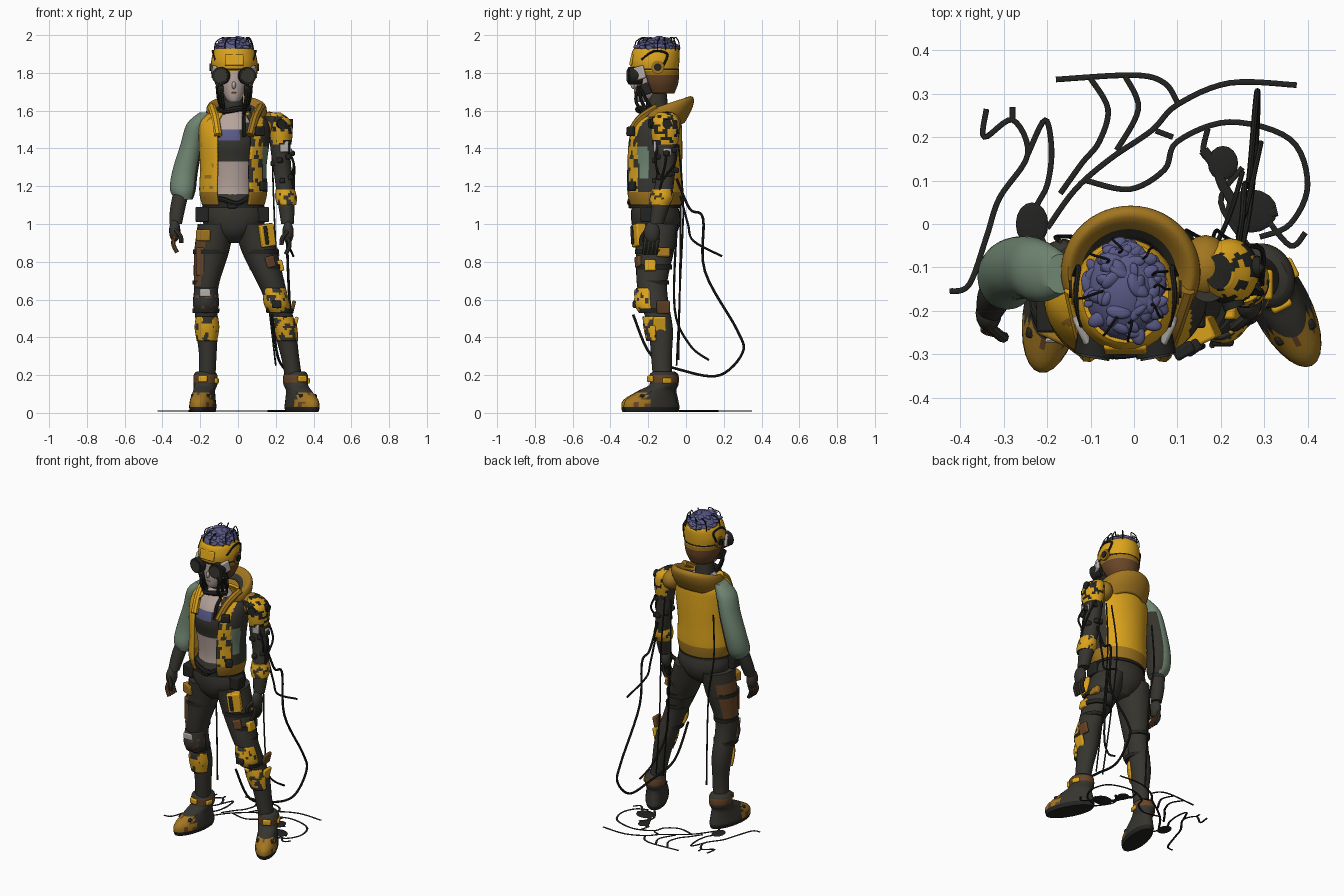
import bpy, bmesh, random
from math import sin, cos, radians, pi
from mathutils import Vector, Matrix, Euler, noise

random.seed(4)
default = bpy.data.objects.get("Cube")
if default:
    bpy.data.objects.remove(default)

# Palette
palette = {
    "yellow": (.72, .37, .012), "ochre": (.36, .18, .014), "brown": (.14, .06, .02),
    "charcoal": (.037, .035, .028), "black": (.017, .017, .015), "skin": (.47, .37, .33),
    "green": (.16, .235, .165), "purple": (.1, .1, .24), "pale": (.46, .43, .4)}
materials = {}
for label, rgb in palette.items():
    material = materials[label] = bpy.data.materials.new(label)
    material.use_nodes = True
    material.diffuse_color = (*rgb, 1)
    shader = material.node_tree.nodes["Principled BSDF"]
    shader.inputs["Base Color"].default_value = (*rgb, 1)
    shader.inputs["Roughness"].default_value = .8


def activate(ob):
    bpy.ops.object.select_all(action="DESELECT")
    ob.select_set(True)
    bpy.context.view_layer.objects.active = ob


def finish(name, bm, color, rule=None):
    """Turn a bmesh into a smooth object, coloured whole or by a face rule."""
    bm.normal_update()
    mesh = bpy.data.meshes.new(name)
    used = [color]
    for face in bm.faces:
        pick = rule(face.calc_center_median(), face.normal) if rule else color
        if pick not in used:
            used.append(pick)
        face.material_index = used.index(pick)
    bm.to_mesh(mesh)
    bm.free()
    for label in used:
        mesh.materials.append(materials[label])
    ob = bpy.data.objects.new(name, mesh)
    bpy.context.collection.objects.link(ob)
    activate(ob)
    bpy.ops.object.shade_smooth_by_angle(angle=radians(40))
    return ob


def worn(base, chips="charcoal", level=.22):
    """Face rule for chipped paint."""
    return lambda c, n: chips if noise.noise(c * 32) > level else base


def refine(points, steps):
    """Smoothly interpolate between the given points or rings."""
    out, last = [], len(points) - 1
    for k in range(last):
        a, b, c, d = (Vector(points[max(0, min(last, k + s))]) for s in (-1, 0, 1, 2))
        for s in range(steps):
            u = s / steps
            bend = 2 * a - 5 * b + 4 * c - d + (3 * (b - c) + d - a) * u
            out.append(b + ((c - a) + bend * u) * (u / 2))
    return out + [Vector(points[last])]


def loft(name, rings, color, rule=None, span=(0, 360), tilt=0, sides=28, thick=0, steps=4):
    """Skin ellipses (x, y, z, rx, ry); angles run from the front towards +x."""
    bm = bmesh.new()
    start, end = span
    full = end - start == 360
    count = sides if full else sides + 1
    loops = []
    for x, y, z, rx, ry in refine(rings, steps):
        angles = [radians(start + (end - start) * i / sides) for i in range(count)]
        loops.append([bm.verts.new((x + rx * sin(t), y - ry * cos(t), z - tilt * cos(t)))
                      for t in angles])
    for low, high in zip(loops, loops[1:]):
        for i in range(sides):
            j = (i + 1) % count
            bm.faces.new((low[i], low[j], high[j], high[i]))
    if full:
        bm.faces.new(loops[0][::-1])
        bm.faces.new(loops[-1])
    ob = finish(name, bm, color, rule)
    if thick:
        ob.modifiers.new("thickness", "SOLIDIFY").thickness = thick
    return ob


def solid(name, kind, color, *spots, rule=None):
    """One object of boxes, balls or rods, each spot being (place, size, degrees)."""
    bm = bmesh.new()
    for place, size, *turn in spots:
        euler = Euler([radians(a) for a in turn[0]] if turn else (0, 0, 0))
        m = Matrix.LocRotScale(Vector(place), euler, Vector(size))
        if kind == "box":
            bmesh.ops.create_cube(bm, size=1, matrix=m)
        elif kind == "ball":
            bmesh.ops.create_uvsphere(bm, u_segments=16, v_segments=10, radius=.5, matrix=m)
        else:
            bmesh.ops.create_cone(bm, cap_ends=True, segments=20, radius1=.5, radius2=.5,
                                  depth=1, matrix=m)
    ob = finish(name, bm, color, rule)
    if kind == "box":
        bevel = ob.modifiers.new("bevel", "BEVEL")
        bevel.width, bevel.segments = .007, 2
    return ob


def tube(name, points, radius, color="black", flat=1, height=0):
    curve = bpy.data.curves.new(name, "CURVE")
    curve.dimensions = "3D"
    curve.bevel_depth, curve.bevel_resolution, curve.use_fill_caps = radius, 2, True
    path = refine(points, 6)
    spline = curve.splines.new("POLY")
    spline.points.add(len(path) - 1)
    for point, co in zip(spline.points, path):
        point.co = (*co, 1)
    curve.materials.append(materials[color])
    ob = bpy.data.objects.new(name, curve)
    ob.scale.z, ob.location.z = flat, height
    bpy.context.collection.objects.link(ob)
    activate(ob)
    bpy.ops.object.convert(target="MESH")
    bpy.ops.object.shade_smooth_by_angle(angle=radians(40))


# Torso, neck and hips
def torso_rule(c, n):
    if 1.44 < c.z < 1.53 and abs(c.x + .045) > .062:
        return "charcoal"
    for top, label in ((1.15, "charcoal"), (1.33, "skin"), (1.44, "charcoal"), (1.5, "purple")):
        if c.z < top:
            return label
    return "skin"

loft("torso", [(-.03, -.17, 1.1, .13, .105), (-.03, -.17, 1.2, .115, .1), (-.03, -.175, 1.33, .13, .11),
               (-.03, -.18, 1.42, .14, .122), (-.03, -.175, 1.5, .135, .11),
               (-.03, -.165, 1.57, .1, .08), (-.03, -.16, 1.62, .05, .05)], "skin", torso_rule, sides=44)
loft("neck", [(-.03, -.15, 1.57, .06, .06), (-.025, -.16, 1.72, .05, .055)], "charcoal")
loft("hips", [(-.03, -.16, .9, .03, .06), (-.025, -.16, .95, .12, .11), (-.022, -.16, 1.02, .168, .13),
              (-.025, -.165, 1.1, .155, .122), (-.03, -.165, 1.16, .13, .105)], "charcoal")
loft("belt", [(-.025, -.165, 1.085, .165, .132), (-.025, -.165, 1.12, .162, .13)], "black")
tube("slung_belt", [(-.17, -.24, 1.14), (-.08, -.292, 1.13), (0, -.295, 1.11), (.1, -.26, 1.17)], .013)
for x in (-.105, .03):
    tube("top_strap", [(x, -.285, 1.46), (x, -.26, 1.54), (x, -.18, 1.6)], .01)

# Open jacket with hem, side panels and hood
def jacket_rule(c, n):
    if c.z < 1.165:
        return "ochre"
    if c.x > .13 and c.y < -.17:
        return "green" if 1.24 < c.z < 1.4 and c.y < -.2 else "charcoal"
    if n.x > .82:
        return "charcoal"
    if c.y < -.22 and noise.noise(c * 24) > (.18 if c.x > 0 else .38):
        return "charcoal" if c.x > 0 else "ochre"
    return "yellow"

loft("jacket", [(-.025, -.17, 1.1, .165, .142), (-.025, -.175, 1.17, .18, .155), (-.025, -.175, 1.3, .176, .155),
                (-.02, -.17, 1.45, .188, .15), (-.02, -.155, 1.54, .18, .13), (-.02, -.145, 1.59, .13, .1)],
     "yellow", jacket_rule, span=(29, 331), sides=80, thick=.014, steps=7)
loft("hood", [(-.01, -.13, 1.49, .135, .122), (-.008, -.115, 1.56, .158, .145), (-.008, -.11, 1.615, .158, .152),
              (-.01, -.115, 1.63, .135, .13), (-.015, -.125, 1.57, .09, .09)], "ochre",
     lambda c, n: "charcoal" if Vector((c.x + .012, c.y + .12)).length < .115 else "ochre",
     span=(38, 322), tilt=.045, sides=40, thick=.008)
for side in (-1, 1):
    tube("hood_edge", [(-.02 + side * .085, -.3, 1.47), (-.015 + side * .105, -.24, 1.56),
                       (-.01 + side * .13, -.15, 1.62)], .022, "yellow" if side < 0 else "ochre")
solid("chest_gear", "box", "black", ((.115, -.292, 1.49), (.05, .03, .05), (0, 0, 30)),
      ((.135, -.285, 1.2), (.04, .03, .05), (0, 0, 35)))

# Head, helmet and hair
loft("face", [(-.022, -.225, 1.645, .025, .035), (-.022, -.215, 1.67, .046, .055),
              (-.022, -.195, 1.73, .068, .082), (-.022, -.175, 1.8, .085, .1), (-.022, -.165, 1.88, .09, .1)], "skin")
solid("nose", "ball", "skin", ((-.022, -.278, 1.735), (.022, .03, .04)))
solid("lips", "ball", "brown", ((-.022, -.268, 1.695), (.035, .014, .012)))
loft("helmet", [(-.02, -.165, 1.81, .116, .124), (-.02, -.165, 1.86, .122, .13),
                (-.02, -.16, 1.91, .112, .126), (-.02, -.158, 1.93, .1, .116)], "yellow")
loft("helmet_back", [(-.02, -.14, 1.69, .072, .078), (-.02, -.15, 1.75, .104, .11), (-.02, -.163, 1.82, .117, .126)],
     "brown", lambda c, n: "ochre" if c.z > 1.79 else "brown", span=(62, 298), thick=.012)
loft("helmet_seam", [(-.02, -.165, 1.815, .1195, .1275), (-.02, -.165, 1.823, .121, .129)], "black", steps=1)
solid("brow_plate", "box", "yellow", ((-.02, -.288, 1.868), (.1, .016, .06), (-12, 0, 0)))
curls = [((-.022, -.155, 1.9), (.19, .24, .18))]
for _ in range(75):
    turn, lift = random.uniform(0, 2 * pi), random.uniform(.32, .97)
    out = (1 - lift * lift) ** .5
    size = random.uniform(.035, .06)
    curls.append(((-.022 + .091 * out * cos(turn), -.155 + .115 * out * sin(turn), 1.9 + .086 * lift),
                  (size, size * .6, size * .4), (random.uniform(-40, 40), 0, random.uniform(0, 180))))
solid("hair", "ball", "purple", *curls)
for k in range(9):
    turn = k * 2.4
    x, y = -.022 + .065 * cos(turn), -.15 + .085 * sin(turn)
    tube("hair_wire", [(x, y, 1.955), (x + .012, y + .01, 1.988), (x + .03 * cos(turn), y + .03 * sin(turn), 1.965),
                       (x + .04 * cos(turn), y + .035 * sin(turn), 1.92)], .003)
for side in (-1, 1):
    x = -.021 + side * .066
    solid("goggle", "rod", "black", ((x, -.27, 1.785), (.092, .092, .07), (90, 0, side * 10)))
    solid("goggle_lens", "rod", "charcoal", ((x + side * .004, -.306, 1.785), (.07, .07, .008), (90, 0, side * 10)))
    solid("goggle_plate", "box", "pale", ((-.02 + side * .1, -.245, 1.8), (.02, .06, .07), (15, 0, side * -25)))
    solid("ear_piece", "rod", "ochre", ((-.02 + side * .114, -.15, 1.83), (.07, .07, .02), (0, 90, 0)))
    solid("ear_cap", "rod", "black", ((-.02 + side * .12, -.15, 1.83), (.04, .04, .02), (0, 90, 0)))
    solid("jaw_unit", "box", "black", ((-.022 + side * .068, -.225, 1.71), (.026, .075, .06), (20, 0, 0)))
    for k in range(3):
        tube("jaw_cable", [(-.02 + side * (.07 + .01 * k), -.25, 1.73), (-.02 + side * (.06 + .01 * k), -.265 + .03 * k, 1.65),
                           (-.02 + side * .05, -.22 + .03 * k, 1.58)], .009)
    tube("temple_wire", [(-.02 + side * .1, -.235, 1.87), (-.02 + side * .114, -.17, 1.915),
                         (-.02 + side * .108, -.1, 1.9), (-.02 + side * .118, -.12, 1.84)], .006)
tube("collar_cable", [(-.1, -.2, 1.6), (-.06, -.245, 1.6), (0, -.25, 1.61), (.06, -.2, 1.61)], .016)

# Right arm in a loose sleeve
loft("right_sleeve", [(-.285, -.135, 1.13, .045, .05), (-.292, -.125, 1.18, .068, .072), (-.28, -.105, 1.28, .068, .072),
                      (-.245, -.1, 1.42, .06, .072), (-.215, -.11, 1.53, .056, .07), (-.17, -.115, 1.59, .035, .045)],
     "green", lambda c, n: "charcoal" if n.x + n.y * .35 > .62 and c.z < 1.5 else "green", sides=40)
loft("right_glove", [(-.33, -.19, 1.0, .033, .036), (-.32, -.165, 1.08, .04, .042), (-.3, -.14, 1.17, .042, .045)],
     "charcoal")

# Left arm with chipped armour over a dark sleeve
loft("left_arm", [(.262, -.155, 1.0, .033, .036), (.255, -.13, 1.12, .045, .05), (.24, -.11, 1.25, .047, .05),
                  (.228, -.11, 1.35, .05, .055), (.215, -.11, 1.48, .056, .062), (.17, -.12, 1.57, .05, .06)], "charcoal")
solid("left_shoulder_cap", "ball", "ochre", ((.165, -.1, 1.53), (.12, .15, .13)))
loft("left_shoulder_pad", [(.228, -.11, 1.42, .055, .066), (.225, -.11, 1.49, .064, .076), (.215, -.11, 1.55, .062, .072),
                           (.195, -.11, 1.59, .03, .04)], "yellow", worn("yellow", "black", .14), sides=36, steps=5)
loft("left_forearm_guard", [(.258, -.14, 1.1, .05, .054), (.254, -.13, 1.14, .058, .062), (.25, -.125, 1.185, .05, .056)],
     "yellow", worn("yellow"))
solid("arm_plate", "box", "pale", ((.245, -.165, 1.41), (.045, .016, .06)), ((.28, -.1, 1.38), (.012, .04, .04)))
solid("arm_gear", "box", "black", *[((.235 + .048 * sin(k), -.11 - .055 * cos(k), 1.23 + .018 * k),
                                    (.03, .03, .028), (0, 0, 40 * k)) for k in range(13)])
solid("shoulder_bolt", "rod", "black", ((.225, -.175, 1.53), (.05, .05, .04), (90, 0, 20)),
      ((.27, -.1, 1.53), (.05, .05, .04), (0, 90, 0)))
for k in range(3):
    tube("arm_cable", [(.25, -.15 + .05 * k, 1.42), (.295, -.16 + .05 * k, 1.32), (.275 + .01 * k, -.13, 1.22),
                       (.295, -.1 - .02 * k, 1.12)], .006)

# Gloved hands
for label, x, y, z, inward in (("right_hand", -.335, -.205, .965, 1), ("left_hand", .265, -.18, .955, -1)):
    solid(label, "ball", "charcoal", ((x, y, z), (.06, .085, .12)))
    for k in range(4):
        fy = y - .032 + .021 * k
        tube(label + "_finger", [(x, fy, z - .03), (x - inward * .008, fy - .006, z - .07),
                                 (x + inward * .012, fy - .012, z - .115)], .0115,
             "brown" if inward > 0 and k < 3 else "charcoal")
    tube(label + "_thumb", [(x, y - .03, z + .01), (x + inward * .03, y - .055, z - .03),
                            (x + inward * .035, y - .055, z - .065)], .012, "charcoal")

# Legs, with a bare leather panel on the outer right thigh
loft("right_leg", [(-.165, -.125, .18, .045, .05), (-.16, -.13, .3, .046, .055), (-.165, -.135, .45, .058, .065),
                   (-.17, -.17, .6, .06, .072), (-.165, -.18, .7, .069, .08),
                   (-.14, -.165, .85, .092, .1), (-.115, -.16, 1, .098, .118)], "charcoal",
     lambda c, n: "brown" if n.x < -.45 and .68 < c.z < .94 else "charcoal")
loft("left_leg", [(.295, -.125, .18, .045, .05), (.275, -.13, .3, .048, .055), (.245, -.135, .45, .06, .065),
                  (.205, -.17, .6, .064, .075), (.17, -.18, .7, .074, .082),
                  (.115, -.165, .85, .094, .1), (.07, -.16, 1, .095, .118)], "charcoal")

# Knee and shin guards
for label, knee, shin, slant in (("right", -.17, -.165, 0), ("left", .205, .248, .06)):
    loft(label + "_shin_guard", [(shin + slant / 4, -.15, .38, .055, .06), (shin, -.15, .45, .067, .075),
                                 (shin - slant / 4, -.16, .51, .06, .07)], "yellow", worn("yellow", "charcoal", .16),
         span=(-75, 80), thick=.015, steps=6)
    loft(label + "_knee_pad", [(knee + slant / 5, -.175, .53, .058, .075), (knee, -.18, .58, .07, .095),
                               (knee - slant / 4, -.185, .66, .062, .08)],
         "yellow", worn("yellow", "charcoal", .16) if slant else worn("charcoal", "brown", .3),
         span=(-80, 85), thick=.015, steps=6)
    for z in (.53, .68):
        shift = slant * (.58 - z) * 5
        loft(label + "_knee_strap", [(knee + shift, -.17, z, .07, .08), (knee + shift, -.172, z + .022, .072, .082)], "black")
solid("knee_patch", "box", "pale", ((-.175, -.268, .635), (.06, .012, .04)))
solid("left_knee_boss", "box", "black", ((.205, -.272, .575), (.05, .02, .04)))
solid("left_side_guard", "box", "yellow", ((.3, -.14, .46), (.02, .07, .1), (0, 14, 0)))
solid("left_calf_guard", "box", "brown", ((.29, -.12, .56), (.02, .07, .07), (0, 14, 0)))

# Pouches and straps on hips and thighs
solid("yellow_pouch", "box", "yellow", ((.15, -.25, .94), (.08, .055, .12), (0, -8, 25)),
      ((.225, -.19, .78), (.03, .06, .06), (0, -14, 0)))
solid("ochre_pouch", "box", "ochre", ((-.18, -.25, .94), (.08, .04, .06), (0, 0, -25)),
      ((.2, -.12, .85), (.03, .07, .05), (0, -14, 0)))
solid("brown_pouch", "box", "brown", ((-.195, -.235, .8), (.05, .03, .15), (0, 0, -30)),
      ((.17, -.25, .8), (.05, .03, .06), (0, -14, 25)))
solid("belt_pouch", "box", "black", ((.13, -.2, 1.05), (.07, .08, .08)), ((-.19, -.21, 1.05), (.07, .08, .08)),
      ((-.03, -.295, 1.1), (.05, .02, .035)), ((.15, -.285, .94), (.02, .014, .1), (0, -8, 25)))
for x, z, r in ((-.145, .84, .094), (.122, .84, .096), (.15, .76, .088)):
    loft("thigh_strap", [(x, -.168, z, r, r * 1.07), (x, -.168, z + .025, r, r * 1.07)], "black")

# Boots
def boot_rule(c, n):
    if c.z < .03:
        return "black"
    if .16 < c.z < .195:
        return "brown"
    if c.y < -.12 and c.z < .11:
        return "ochre" if noise.noise(c * 25) < .2 else "brown"
    return "charcoal"

for label, x, y, turn in (("right", -.172, -.115, -11), ("left", .305, -.12, 27)):
    profile = [(0, -.075, .004, .06, .15), (0, -.075, .03, .067, .157), (0, -.072, .07, .063, .147),
               (0, -.035, .12, .056, .1), (0, 0, .15, .062, .076), (0, 0, .2, .062, .076), (0, 0, .22, .046, .055)]
    boot = loft(label + "_boot", profile, "charcoal", boot_rule)
    laces = solid(label + "_boot_straps", "box", "black", ((0, -.1, .105), (.1, .03, .02), (30, 0, 0)),
                  ((0, -.145, .09), (.1, .025, .02), (20, 0, 0)))
    buckle = solid(label + "_boot_buckle", "box", "yellow", ((0, -.077, .18), (.05, .02, .035)),
                   ((.062, -.01, .17), (.016, .05, .03)))
    for part in (boot, laces, buckle):
        part.location, part.rotation_euler.z = (x, y, 0), radians(turn)

# Hanging cables
tube("long_cable", [(.24, -.05, 1.24), (.25, .02, 1.08), (.255, .09, 1.03), (.265, .1, .75), (.28, .27, .44), (.285, .3, .32),
                    (.28, .18, .2), (.26, 0, .22), (.21, -.18, .3), (.18, -.28, .52)], .007)
tube("short_cable", [(.24, -.03, 1.15), (.25, .01, 1), (.26, .04, .91), (.293, .19, .83)], .006)
tube("low_cable", [(.16, -.05, .98), (.18, -.06, .55), (.22, .02, .36), (.25, .12, .28)], .006)
tube("right_hanging_cable", [(-.17, -.04, 1.4), (-.18, -.03, 1.12), (-.14, -.03, .85), (-.12, -.04, .28)], .005)
for k in range(2):
    tube("left_hanging_cable", [(.14 + .04 * k, -.04, 1.42), (.12 + .07 * k, -.015, 1.1),
                                (.15 + .06 * k, -.03, .7), (.2 + .05 * k, -.05, .25)], .0045)

# Flat roots spreading over the floor
roots = [
    [(-.34, .265), (-.345, .2), (-.28, .24), (-.245, .16), (-.31, .06), (-.34, -.03), (-.38, -.14), (-.425, -.155)],
    [(-.245, .16), (-.205, .24), (-.19, .17), (-.2, .09), (-.23, .02), (-.2, -.06)],
    [(-.2, -.01), (-.135, .08), (-.055, .15), (.04, .215), (.1, .275), (.22, .325), (.375, .32)],
    [(-.18, .333), (0, .343), (.07, .325), (.1, .28)],
    [(-.1, .335), (-.06, .265), (-.08, .19), (-.12, .14), (-.17, .07)],
    [(-.02, .34), (.01, .265), (-.04, .17)], [(-.28, .27), (-.28, .24)], [(.05, .215), (.09, .2)],
    [(-.11, .1), (-.01, .08), (.07, .125), (.1, .19), (.22, .235), (.36, .195), (.4, .09), (.36, 0), (.29, -.03)],
    [(.16, .17), (.19, .13), (.21, .08), (.26, .02), (.33, .03)], [(.25, .13), (.2, .05), (.27, -.06)],
    [(.17, .22), (.16, .16), (.2, .15)], [(.3, .02), (.36, -.05), (.395, -.02)]]
for k, path in enumerate(roots):
    tube("floor_root", [(x, y, 0) for x, y in path], .012 if k == 9 else .0065, "black", flat=.4, height=.01)
solid("root_base", "ball", "black", ((-.235, 0, .01), (.075, .1, .012)), ((.27, .03, .01), (.12, .1, .012)),
      ((.205, .14, .01), (.07, .08, .012)))
